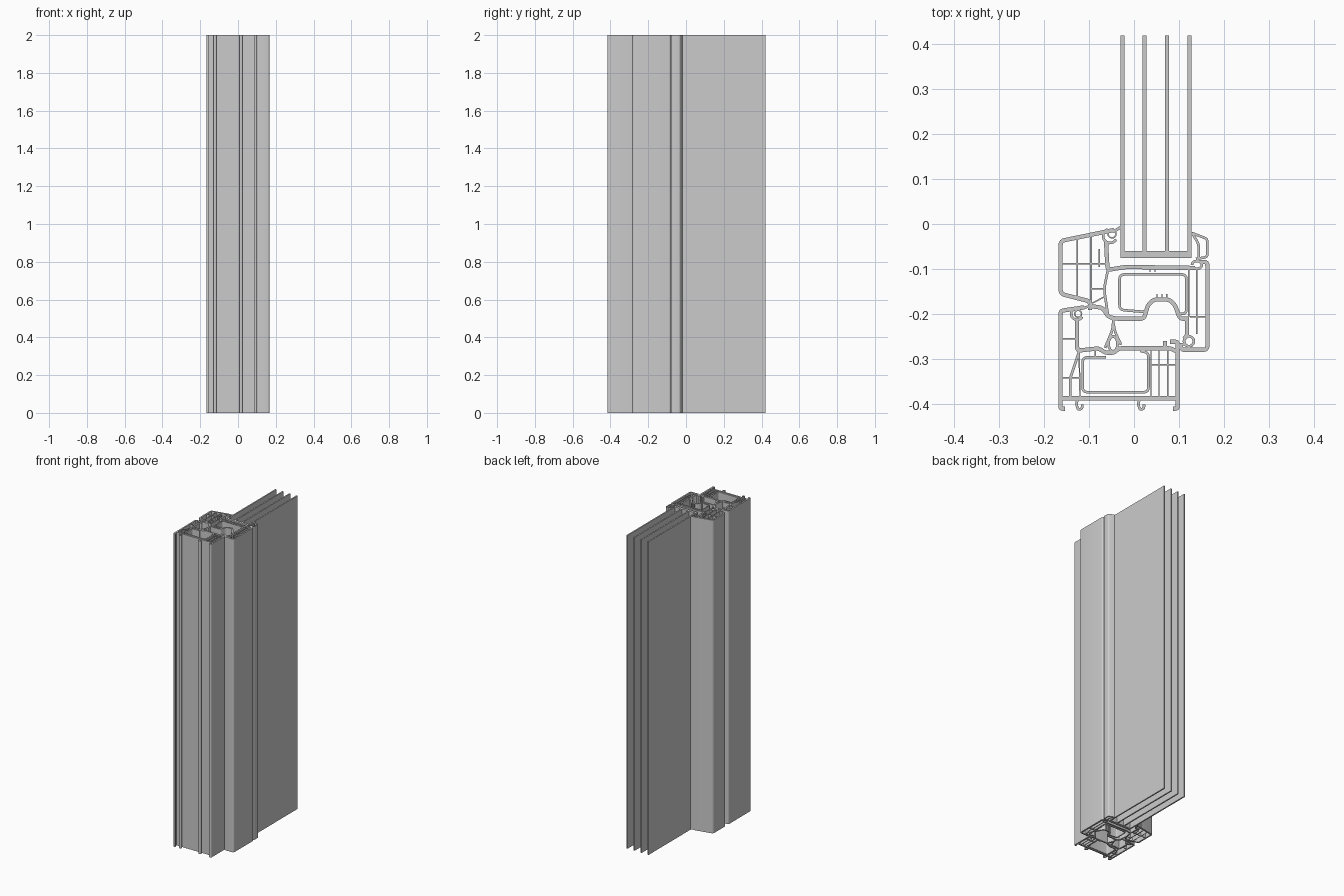
import bpy, bmesh, math
from mathutils import Vector

if "Cube" in bpy.data.objects:
    bpy.data.objects.remove(bpy.data.objects["Cube"])

S = 1 / 450      # section drawing unit -> model unit
H = 2.0          # extrusion height


def fillet(pts, r, closed):
    """Round the corners of a polyline."""
    P = [Vector(p) for p in pts]
    n, out = len(P), []
    for i, p in enumerate(P):
        if r == 0 or (not closed and i in (0, n - 1)):
            out.append(p)
            continue
        a, b = P[i - 1] - p, P[(i + 1) % n] - p
        d = min(r, a.length * .45, b.length * .45)
        s, e = p + a.normalized() * d, p + b.normalized() * d
        for k in range(5):
            t = k / 4
            out.append(s * (1 - t) ** 2 + p * 2 * t * (1 - t) + e * t * t)
    return out


def wall(bm, pts, w, r=0, closed=False):
    """Extrude a constant-thickness wall following a section polyline."""
    P = fillet(pts, r, closed)
    n, rows = len(P), []
    for i, p in enumerate(P):
        prev = P[i - 1] if closed or i else None
        nxt = P[(i + 1) % n] if closed or i < n - 1 else None
        d1 = (p - prev).normalized() if prev is not None else (nxt - p).normalized()
        d2 = (nxt - p).normalized() if nxt is not None else d1
        n1, n2 = Vector((-d1.y, d1.x)), Vector((-d2.y, d2.x))
        m = (n1 + n2).normalized()
        m *= w / 2 / max(.5, m.dot(n1))
        rows.append([bm.verts.new((q.x * S, q.y * S, z))
                     for z in (0, H) for q in (p + m, p - m)])
    for i in range(n if closed else n - 1):
        a, b = rows[i], rows[(i + 1) % n]
        for j, k in ((0, 1), (1, 3), (3, 2), (2, 0)):
            bm.faces.new((a[j], a[k], b[k], b[j]))
    if not closed:
        for q in (rows[0], rows[-1]):
            bm.faces.new((q[0], q[1], q[3], q[2]))


def part(name, *walls):
    """One object from several walls: (points, width, radius, closed)."""
    bm = bmesh.new()
    for args in walls:
        wall(bm, *args)
    bmesh.ops.recalc_face_normals(bm, faces=bm.faces)
    me = bpy.data.meshes.new(name)
    bm.to_mesh(me)
    bm.free()
    ob = bpy.data.objects.new(name, me)
    bpy.context.collection.objects.link(ob)
    bpy.context.view_layer.objects.active = ob
    ob.select_set(True)
    bpy.ops.object.shade_smooth_by_angle(angle=math.radians(30))
    ob.select_set(False)


def ring(x, y, rx, ry, a0=0, a1=360, n=14):
    return [(x + rx * math.cos(math.radians(a0 + (a1 - a0) * i / n)),
             y + ry * math.sin(math.radians(a0 + (a1 - a0) * i / n)))
            for i in range(n if a1 - a0 == 360 else n + 1)]


T, M, R = 4.2, 2.6, 1.4      # shell, steel and rib thickness

# Glazing: four panes and the edge spacer
for i, (x, y0) in enumerate([(-11.5, -34), (10.5, -27), (33, -27), (55.5, -34)]):
    part(f"glass_pane_{i + 1}", ([(x, y0), (x, 189)], 3.8))
part("glass_spacer", ([(-13.4, -30.5), (57.4, -30.5)], 7))

# Sash: outer shell
part("sash_shell",
     ([(-20, -6), (-73.5, -17), (-73.5, -70), (-44, -77.5), (-44, -86)], T, 4),
     ([(-28, -18), (-26.5, -46), (-8, -43), (61, -44)], T, 4),
     ([(-45, -82), (-31, -84), (-26, -93), (-17, -95), (10, -95), (14, -81), (20, -75.5),
       (35, -75.5), (41, -81), (46, -95), (55, -95)], T, 4),
     ([(66, -38), (73.5, -38), (73.5, -126), (48, -126), (46, -121)], T, 4),
     ([(53, -94), (53, -112), (50, -115)], T, 3))

# Sash: chamber ribs and small teeth
part("sash_ribs",
     ([(-73, -40), (-27, -40)], R), ([(-57, -14), (-57, -74)], R),
     ([(-43, -11), (-43, -78)], T / 2), ([(-26, -45), (-30, -65), (-26, -92)], M, 6),
     ([(-43, -65), (-30, -65)], R), ([(-35, -43), (-35, -25)], R),
     ([(-43, -80), (-28, -72)], R),
     ([(63, -46), (63, -93)], R), ([(56, -93), (73, -93)], R),
     ([(55, -46), (55, -93)], R), ([(63, -93), (63, -110)], R),
     *[([(x, -76), (x, -70)], R) for x in (23, 28, 33)],
     *[([(x, -44), (x, -48)], R) for x in (16, 21)])
part("sash_steel",
     ([(10, -86), (10, -88), (-14.5, -86), (-14.5, -50.5), (52.5, -50.5), (52.5, -90), (43, -90)],
      M, 5))

# Glazing bead on the room side
part("glazing_bead",
     ([(58, -9), (73.5, -15), (73.5, -33), (62, -35)], M, 3),
     ([(58, -9), (65, -20), (65, -34)], M, 5))

# Fixed frame: outer shell with feet
part("frame_shell",
     ([(-69, -185), (-73.5, -185), (-73.5, -87), (-50, -83.5)], T, 3),
     ([(-57, -97), (-57, -127), (-35, -124.5), (-29, -129), (-20, -129), (-15, -124.5),
       (28, -124.5), (37, -124.5), (43, -128)], T, 4),
     ([(36, -118), (43.5, -118), (43.5, -185), (39, -185)], T, 2),
     ([(-73, -174.5), (43, -174.5)], T),
     ([(31, -117), (31, -125)], T))
part("frame_ribs",
     ([(-73, -115), (-57, -115)], R), ([(-73, -154), (-54, -154)], R),
     ([(-55, -128), (-64, -155), (-64, -174)], M), ([(-55, -128), (-54, -174)], R),
     ([(17, -141), (43, -141)], R), ([(17, -126), (17, -174)], R),
     *[([(x, -126), (x, -174)], R) for x in (25, 34)],
     ([(-39, -126), (-39, -132)], R))
part("frame_steel",
     ([(-28, -133.5), (-51.5, -133.5), (-51.5, -168.5), (14.5, -168.5), (14.5, -129), (6, -127)],
      M, 5))
for side, x in (("left", -56), ("right", 6)):
    part("clip_hook_" + side,
         ([(x, -175), (x - 2, -180), (x, -186), (x + 4, -185), (x + 4, -181)], M, 3))

# Seals
part("glass_seal", (ring(-22, -10, 4, 4), R, 0, True),
     (ring(-24, -12, 7, 7, 110, 330), M), ([(-21, -8), (-13, -3)], 3))
part("outer_seal", (ring(-57, -90, 6, 6, 60, 330), M), (ring(-56, -90, 3.5, 3.5), R, 0, True),
     ([(-53, -85), (-44, -82)], M))
part("bead_seal", (ring(63, -41, 5, 4, -150, 180), M))
part("inner_seal", (ring(55, -117.5, 5, 5), M, 0, True), ([(44, -121), (52, -120)], M))
part("middle_seal",
     ([(-20.5, -94), (-21.5, -106), (-29, -124)], M, 4),
     ([(-20.5, -100), (-19, -108), (-13, -121)], M, 4),
     (ring(-21, -120, 4.5, 7.5), M, 0, True))
